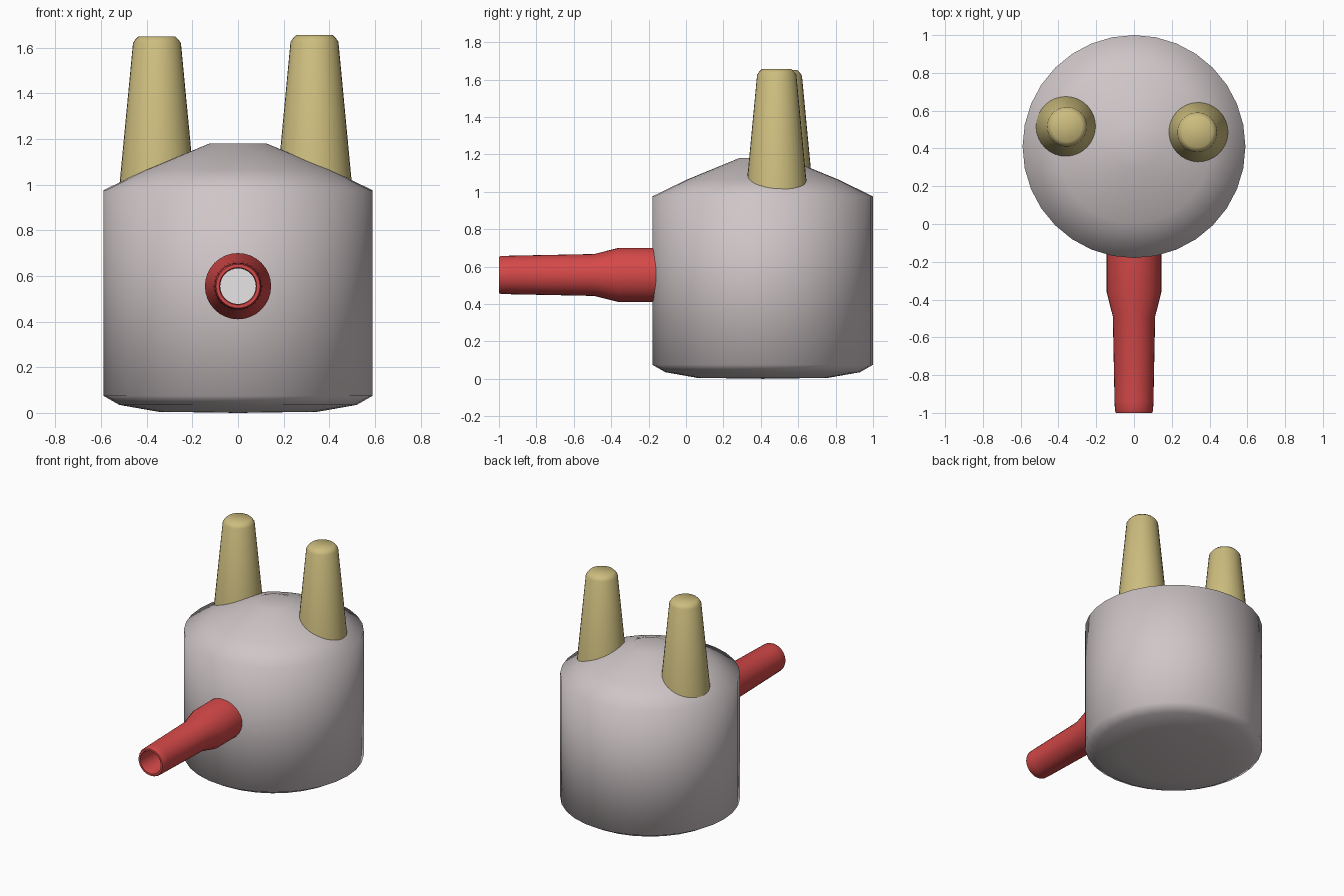
import bpy, math
from mathutils import Matrix

if "Cube" in bpy.data.objects:
    bpy.data.objects.remove(bpy.data.objects["Cube"])


def material(name, rgb):
    m = bpy.data.materials.new(name)
    m.diffuse_color = (*rgb, 1)
    m.use_nodes = True
    m.node_tree.nodes["Principled BSDF"].inputs["Base Color"].default_value = m.diffuse_color
    return m


GREY = material("warm_grey", (0.62, 0.56, 0.57))
YELLOW = material("straw_yellow", (0.61, 0.51, 0.21))
RED = material("soft_red", (0.66, 0.065, 0.065))
PALE = material("pale_white", (0.85, 0.83, 0.83))


def lathe(name, profile, mat, matrix, sides=32, angle=60):
    """Revolve (radius, height) points about local z; radius 0 makes a pole."""
    verts, rings, faces = [], [], []
    for r, h in profile:
        n = 1 if r == 0 else sides
        rings.append([len(verts) + i for i in range(n)])
        for i in range(n):
            a = 2 * math.pi * i / sides
            verts.append((r * math.cos(a), r * math.sin(a), h))
    for lo, hi in zip(rings, rings[1:]):
        for i in range(sides):
            j = (i + 1) % sides
            quad = [lo[i % len(lo)], lo[j % len(lo)], hi[j % len(hi)], hi[i % len(hi)]]
            faces.append(list(dict.fromkeys(quad)))
    me = bpy.data.meshes.new(name)
    me.from_pydata(verts, [], faces)
    me.transform(matrix)
    me.materials.append(mat)
    ob = bpy.data.objects.new(name, me)
    bpy.context.collection.objects.link(ob)
    bpy.ops.object.select_all(action='DESELECT')
    ob.select_set(True)
    bpy.context.view_layer.objects.active = ob
    bpy.ops.object.shade_smooth_by_angle(angle=math.radians(angle))
    return ob


# Round body with bevelled base and sloping shoulder
lathe("body", [(0, 0), (0.35, 0.005), (0.52, 0.035), (0.59, 0.075), (0.59, 0.975),
               (0.405, 1.065), (0.125, 1.18), (0, 1.18)],
      GREY, Matrix.Translation((0, 0.41, 0)), angle=75)

# Two tapered horns, sunk into the shoulder
for name, x, y, top in (("left_horn", -0.355, 0.515, 1.65),
                        ("right_horn", 0.335, 0.485, 1.655)):
    lathe(name, [(0, 0.95), (0.169, 0.95), (0.105, top - 0.03), (0.095, top - 0.015),
                 (0.08, top), (0, top)],
          YELLOW, Matrix.Translation((x, y, 0)))

# Hollow spout pointing forward (local z runs along -y)
forward = Matrix.Translation((0, 0, 0.555)) @ Matrix.Rotation(math.radians(90), 4, 'X')
lathe("spout", [(0.145, 0.12), (0.145, 0.36), (0.112, 0.49), (0.103, 0.94), (0.101, 0.99),
                (0.096, 1.0), (0.082, 1.0), (0.078, 0.985), (0.078, 0.12)],
      RED, forward)

# Pale disc at the far end of the spout bore
lathe("spout_core", [(0.078, 0.19), (0.078, 0.196), (0, 0.196)], PALE, forward)
